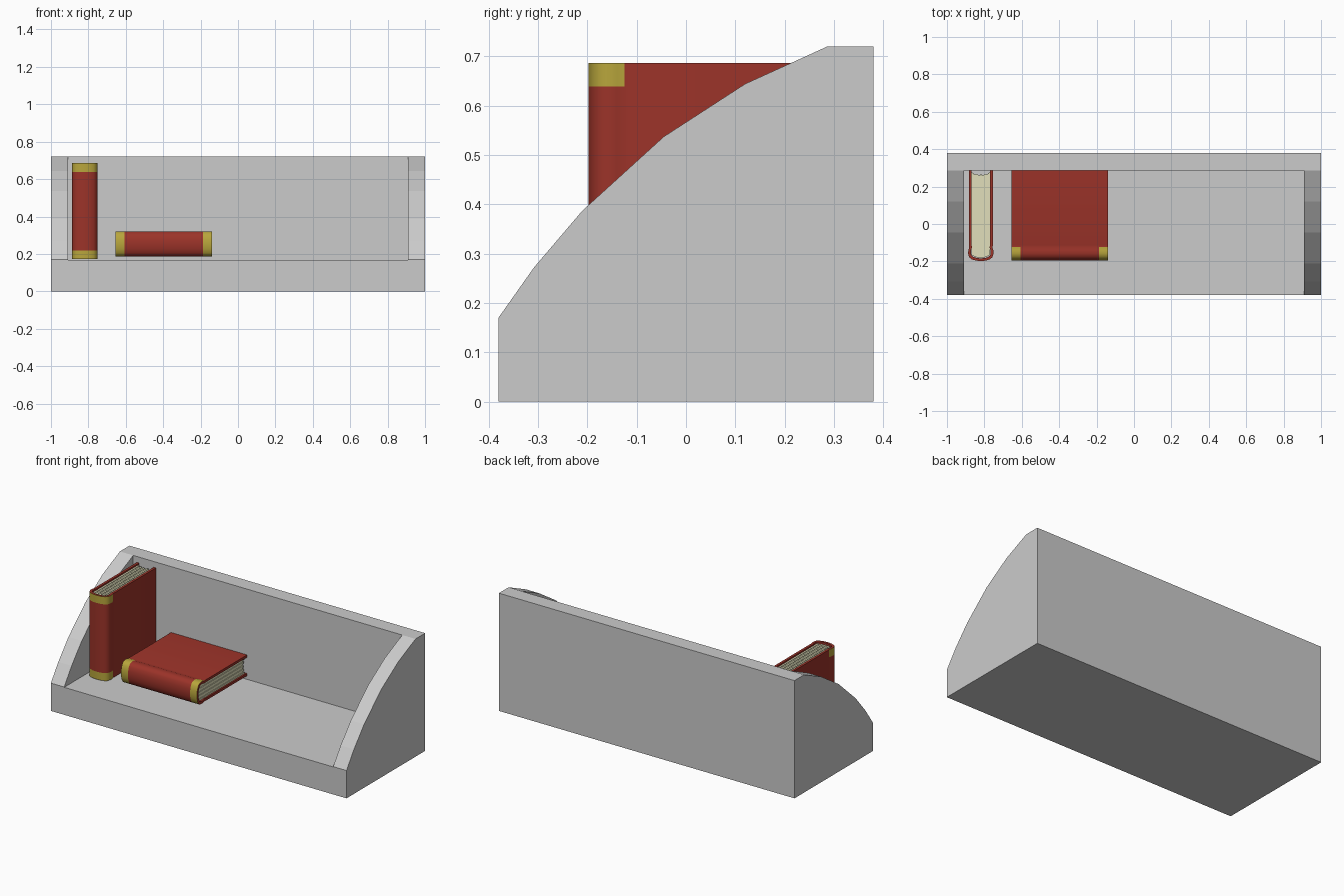
import bpy, bmesh
from math import pi, radians

if "Cube" in bpy.data.objects:
    bpy.data.objects.remove(bpy.data.objects["Cube"])


def material(name, rgb):
    m = bpy.data.materials.new(name)
    m.diffuse_color = (*rgb, 1)
    m.use_nodes = True
    m.node_tree.nodes["Principled BSDF"].inputs["Base Color"].default_value = m.diffuse_color
    return m


RED = material("red_cover", (0.33, 0.033, 0.022))
GOLD = material("gold_trim", (0.48, 0.38, 0.045))
PAPER = material("paper", (0.75, 0.74, 0.50))


def make_object(name, bm, mats=()):
    bmesh.ops.recalc_face_normals(bm, faces=bm.faces)
    me = bpy.data.meshes.new(name)
    bm.to_mesh(me)
    bm.free()
    for m in mats:
        me.materials.append(m)
    ob = bpy.data.objects.new(name, me)
    bpy.context.collection.objects.link(ob)
    return ob


def activate(ob):
    bpy.ops.object.select_all(action='DESELECT')
    ob.select_set(True)
    bpy.context.view_layer.objects.active = ob


# Shelf: side profile extruded across the width, then hollowed out
def side_prism(name, profile, half):
    bm = bmesh.new()
    face = bm.faces.new([bm.verts.new((-half, y, z)) for y, z in profile])
    ext = bmesh.ops.extrude_face_region(bm, geom=[face])["geom"]
    moved = [g for g in ext if isinstance(g, bmesh.types.BMVert)]
    bmesh.ops.translate(bm, verts=moved, vec=(2 * half, 0, 0))
    return make_object(name, bm)


shelf = side_prism("shelf", [
    (-0.38, 0), (0.38, 0), (0.38, 0.72), (0.287, 0.72), (0.12, 0.644),
    (-0.045, 0.537), (-0.21, 0.387), (-0.308, 0.272), (-0.38, 0.17)], 1.0)
cutter = side_prism("shelf_cutter", [(-1, 0.168), (0.287, 0.168), (0.287, 1), (-1, 1)], 0.91)
cutter.hide_render = True
cut = shelf.modifiers.new("hollow", 'BOOLEAN')
cut.operation = 'DIFFERENCE'
cut.solver = 'EXACT'
cut.object = cutter
activate(shelf)
bpy.ops.object.modifier_apply(modifier=cut.name)
bpy.data.objects.remove(cutter)

# Book: local x = thickness, y = depth from the spine, z = height
LENGTH, DEPTH, BAND = 0.514, 0.483, 0.047
OUTER = [(0.064, DEPTH), (0.064, 0.082), (0.062, 0.073), (0.067, 0.058),
         (0.0675, 0.038), (0.062, 0.02), (0.048, 0.009), (0.025, 0.002), (0, 0)]
INNER = [(0.049, DEPTH), (0.049, 0.082), (0.047, 0.073), (0.052, 0.058),
         (0.0525, 0.04), (0.049, 0.029), (0.04, 0.022), (0.022, 0.016), (0, 0.014)]


def mirrored(half):
    return half + [(-x, y) for x, y in half[-2::-1]]


def book_cover(name):
    bm = bmesh.new()
    outer, inner = mirrored(OUTER), mirrored(INNER)
    loop = outer + inner[::-1]
    n, k = len(loop), len(outer)
    rings = [[bm.verts.new((x, y, z)) for x, y in loop]
             for z in (0, BAND, LENGTH - BAND, LENGTH)]
    for s in range(3):
        for i in range(n):
            j = (i + 1) % n
            f = bm.faces.new((rings[s][i], rings[s][j], rings[s + 1][j], rings[s + 1][i]))
            # gold bands wrap the spine at both ends
            if s != 1 and j < k and max(loop[i][1], loop[j][1]) < 0.075:
                f.material_index = 1
    for r in (rings[0], rings[-1]):
        for i in range(k - 1):
            bm.faces.new((r[i], r[i + 1], r[n - 2 - i], r[n - 1 - i]))
    return make_object(name, bm, (RED, GOLD))


# Pages: stacked slabs, alternately inset, rounded at spine and hollow at fore edge
def book_pages(name):
    bm = bmesh.new()
    count, half = 9, 0.0488

    def spine(x):
        return 0.017 + 0.015 * (x / half) ** 2

    def fore(x):
        return 0.462 + 0.012 * (x / half) ** 2

    for i in range(count):
        a = -half + 2 * half * i / count
        b = -half + 2 * half * (i + 1) / count
        d = 0.004 * (i % 2)
        section = [(a, spine(a)), (b, spine(b)), (b, fore(b) - d), (a, fore(a) - d)]
        lo, hi = [[bm.verts.new((x, y, z)) for x, y in section]
                  for z in (0.009 + d, LENGTH - 0.009 - d)]
        bm.faces.new(lo)
        bm.faces.new(hi)
        for p in range(4):
            q = (p + 1) % 4
            bm.faces.new((lo[p], lo[q], hi[q], hi[p]))
    return make_object(name, bm, (PAPER,))


for label, loc, tilt in (("standing_book", (-0.819, -0.198, 0.172), 0),
                         ("lying_book", (-0.654, -0.196, 0.2535), pi / 2)):
    cover = book_cover(label + "_cover")
    pages = book_pages(label + "_pages")
    for ob in (cover, pages):
        ob.location = loc
        ob.rotation_euler = (0, tilt, 0)
    activate(cover)
    bpy.ops.object.shade_smooth_by_angle(angle=radians(35))
